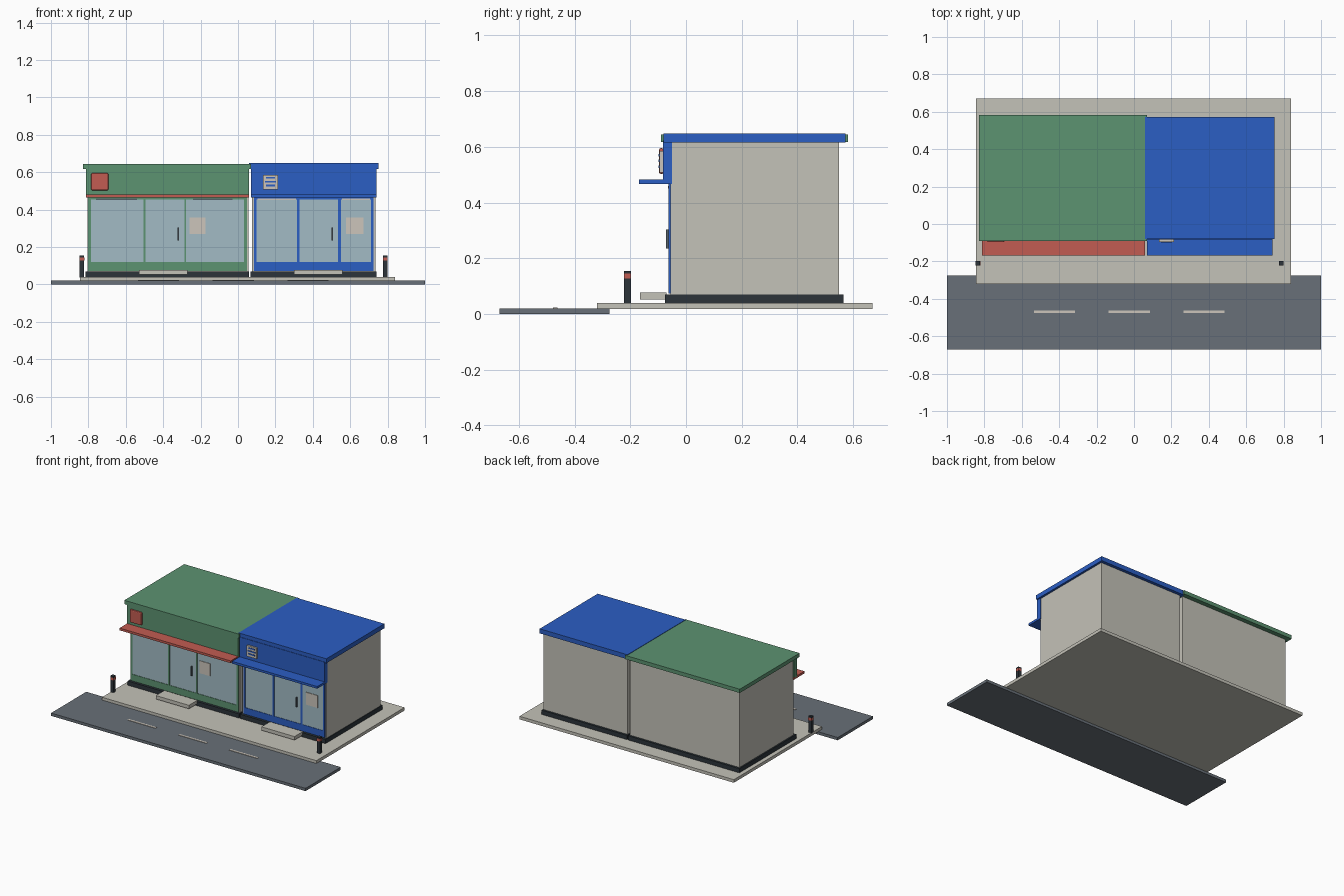
import bpy
import bmesh
from mathutils import Vector

default = bpy.data.objects.get("Cube")
if default:
    bpy.data.objects.remove(default, do_unlink=True)


def material(name, rgb):
    """Flat material from 0-255 display colour, stored as linear values."""
    lin = [((c / 255 + 0.055) / 1.055) ** 2.4 for c in rgb]
    m = bpy.data.materials.new(name)
    m.use_nodes = True
    m.diffuse_color = (*lin, 1)
    bsdf = m.node_tree.nodes["Principled BSDF"]
    bsdf.inputs["Base Color"].default_value = (*lin, 1)
    bsdf.inputs["Roughness"].default_value = 0.8
    return m


GREEN = material("green paint", (92, 147, 113))
BLUE = material("blue paint", (43, 94, 196))
RED = material("red paint", (194, 92, 82))
CREAM = material("cream wall", (196, 194, 184))
PAPER = material("pale paper", (204, 197, 187))
ASPHALT = material("asphalt", (104, 112, 120))
DARK = material("dark stone", (44, 52, 58))
GLASS = material("pale glass", (162, 187, 197))
METAL = material("grey metal", (84, 94, 102))


def box(name, x, y, z, mat, bevel=0):
    """Box spanning the given (min, max) ranges."""
    lo, hi = Vector((x[0], y[0], z[0])), Vector((x[1], y[1], z[1]))
    centre, size = (lo + hi) / 2, hi - lo
    bm = bmesh.new()
    bmesh.ops.create_cube(bm, size=1)
    bmesh.ops.scale(bm, vec=size, verts=bm.verts)
    mesh = bpy.data.meshes.new(name)
    bm.to_mesh(mesh)
    bm.free()
    mesh.materials.append(mat)
    obj = bpy.data.objects.new(name, mesh)
    obj.location = centre
    bpy.context.collection.objects.link(obj)
    if bevel:
        mod = obj.modifiers.new("soft edges", "BEVEL")
        mod.width = bevel
        mod.segments = 2
    return obj


# Ground
box("road", (-1, 1), (-0.67, -0.275), (0, 0.02), ASPHALT)
box("pavement", (-0.845, 0.84), (-0.32, 0.67), (0.018, 0.04), CREAM)
for i in range(3):
    cx = -0.425 + 0.4 * i
    box(f"road_dash_{i + 1}", (cx - 0.11, cx + 0.11), (-0.477, -0.462), (0.018, 0.023), PAPER)


def shop(tag, paint, awning, wall, plinth, roof, roof_y, roof_z, band, panes, step, handle, poster):
    """One shop: body, roof, fascia, awning and glazed front."""
    def part(name, *args):
        return box(f"{tag}_{name}", *args)

    part("plinth", plinth, (-0.075, 0.565), (0.038, 0.07), DARK)
    part("walls", wall, (-0.055, 0.55), (0.07, 0.62), CREAM)
    part("roof", roof, roof_y, roof_z, paint)
    part("fascia", band, (-0.083, -0.05), (0.475, 0.622), paint)
    part("awning", band, (-0.168, -0.05), (0.466, 0.482), awning)
    part("step", step, (-0.165, -0.07), (0.052, 0.077), CREAM)

    # Shopfront rails and the posts between the panes
    left, right = panes[0][0], panes[-1][1]
    part("bottom_rail", (left - 0.015, right + 0.015), (-0.062, -0.05), (0.073, 0.12), paint)
    part("top_rail", (left - 0.015, right + 0.015), (-0.062, -0.05), (0.455, 0.476), paint)
    edges = [left - 0.015] + [v for p in panes for v in p] + [right + 0.015]
    for i in range(0, len(edges), 2):
        part(f"post_{i // 2 + 1}", (edges[i], edges[i + 1]), (-0.062, -0.05), (0.12, 0.455), paint)
    for i, p in enumerate(panes):
        part(f"pane_{i + 1}", p, (-0.059, -0.052), (0.12, 0.455), GLASS)

    # Door handle, notice and its holder edge
    part("door_handle", (handle - 0.004, handle + 0.004), (-0.071, -0.056), (0.235, 0.303), METAL)
    part("notice", poster, (-0.063, -0.056), (0.27, 0.358), PAPER)


shop("green_shop", GREEN, RED, (-0.805, 0.055), (-0.815, 0.06), (-0.83, 0.07),
     (-0.09, 0.582), (0.618, 0.645), (-0.813, 0.06),
     [(-0.787, -0.505), (-0.495, -0.287), (-0.278, 0.032)],
     (-0.53, -0.27), -0.32, (-0.26, -0.175))
shop("blue_shop", BLUE, BLUE, (0.075, 0.735), (0.068, 0.74), (0.06, 0.75),
     (-0.08, 0.572), (0.616, 0.648), (0.07, 0.74),
     [(0.1, 0.315), (0.328, 0.535), (0.55, 0.71)],
     (0.3, 0.56), 0.505, (0.578, 0.67))

# Blind strips above the display windows
for i, span in enumerate([(-0.76, -0.54), (-0.24, -0.03)]):
    box(f"green_shop_blind_{i + 1}", span, (-0.064, -0.055), (0.452, 0.46), METAL)
for i, span in enumerate([(0.105, 0.31), (0.555, 0.705)]):
    box(f"blue_shop_blind_{i + 1}", span, (-0.064, -0.055), (0.45, 0.46), PAPER)

# Wall signs
box("red_sign", (-0.785, -0.693), (-0.097, -0.08), (0.503, 0.595), RED, 0.006)
box("pale_sign", (0.135, 0.213), (-0.095, -0.08), (0.508, 0.585), PAPER)
for i, half in enumerate([0.025, 0.03, 0.025]):
    z = 0.524 + 0.021 * i
    box(f"sign_stripe_{i + 1}", (0.174 - half, 0.174 + half), (-0.098, -0.092), (z, z + 0.009), BLUE)

# Bollards
for side, cx in (("right", -0.835), ("left", 0.787)):
    for name, half, z, mat in (("post", 0.012, (0.038, 0.155), DARK), ("band", 0.013, (0.127, 0.145), RED)):
        box(f"{side}_bollard_{name}", (cx - half, cx + half), (-0.21 - half, -0.21 + half), z, mat)
